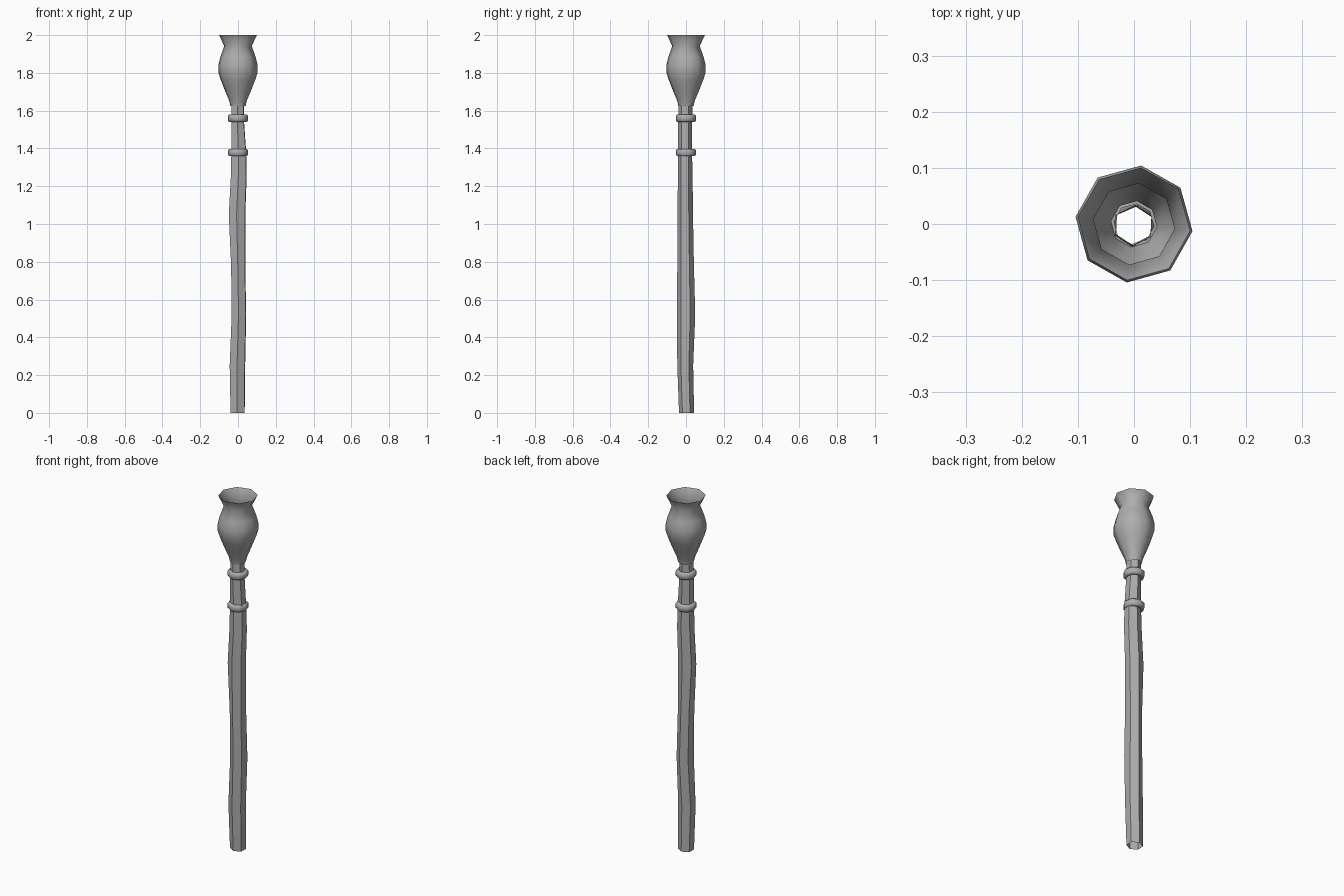
import bpy, bmesh, math

if "Cube" in bpy.data.objects:
    bpy.data.objects.remove(bpy.data.objects["Cube"], do_unlink=True)

# One plain grey for the whole staff
grey = bpy.data.materials.new("grey")
grey.use_nodes = True
colour = (0.42, 0.42, 0.42, 1)
grey.diffuse_color = colour
grey.node_tree.nodes["Principled BSDF"].inputs["Base Color"].default_value = colour


def loft(name, rings, sides, phase, smooth, closed=False):
    """Skin rings of (z, x radius, y radius, x centre, y centre), open at the ends."""
    bm = bmesh.new()
    loops = []
    for z, rx, ry, cx, cy in rings:
        angles = [math.radians(phase) + i * math.tau / sides for i in range(sides)]
        loops.append([bm.verts.new((cx + rx * math.cos(a), cy + ry * math.sin(a), z))
                      for a in angles])
    pairs = list(zip(loops, loops[1:]))
    if closed:
        pairs.append((loops[-1], loops[0]))
    for low, high in pairs:
        for i in range(sides):
            j = (i + 1) % sides
            bm.faces.new((low[i], low[j], high[j], high[i]))
    mesh = bpy.data.meshes.new(name)
    bm.to_mesh(mesh)
    bm.free()
    mesh.materials.append(grey)
    obj = bpy.data.objects.new(name, mesh)
    bpy.context.collection.objects.link(obj)
    bpy.ops.object.select_all(action="DESELECT")
    obj.select_set(True)
    bpy.context.view_layer.objects.active = obj
    bpy.ops.object.shade_smooth_by_angle(angle=math.radians(smooth))
    return obj


# Hollow, slightly crooked six-sided shaft
shaft = [
    (0, .042, .040, -.002, .003),
    (.25, .046, .042, -.003, -.004),
    (.52, .043, .049, .005, 0),
    (.78, .042, .044, .001, -.002),
    (1.05, .049, .041, -.005, -.004),
    (1.25, .047, .039, .004, -.004),
    (1.38, .044, .037, .004, -.005),
    (1.56, .037, .037, -.002, -.004),
    (1.66, .036, .036, 0, -.002),
]
loft("shaft", shaft, 6, 27, 30)

# Bulbous head with a flared open rim
head_profile = [(1.625, .041), (1.65, .046), (1.70, .067), (1.76, .091),
                (1.80, .104), (1.84, .105), (1.885, .094), (1.942, .073),
                (2.0, .101)]
loft("head", [(z, r, r, 0, 0) for z, r in head_profile], 8, -7, 50)

# Two bevelled bands around the upper shaft
band_profile = [(-.019, .036), (-.019, .047), (-.012, .054),
                (.012, .054), (.019, .047), (.019, .036)]
for name, height in (("lower_band", 1.378), ("upper_band", 1.56)):
    loft(name, [(height + z, r, r, 0, 0) for z, r in band_profile], 8, -7, 50, True)
